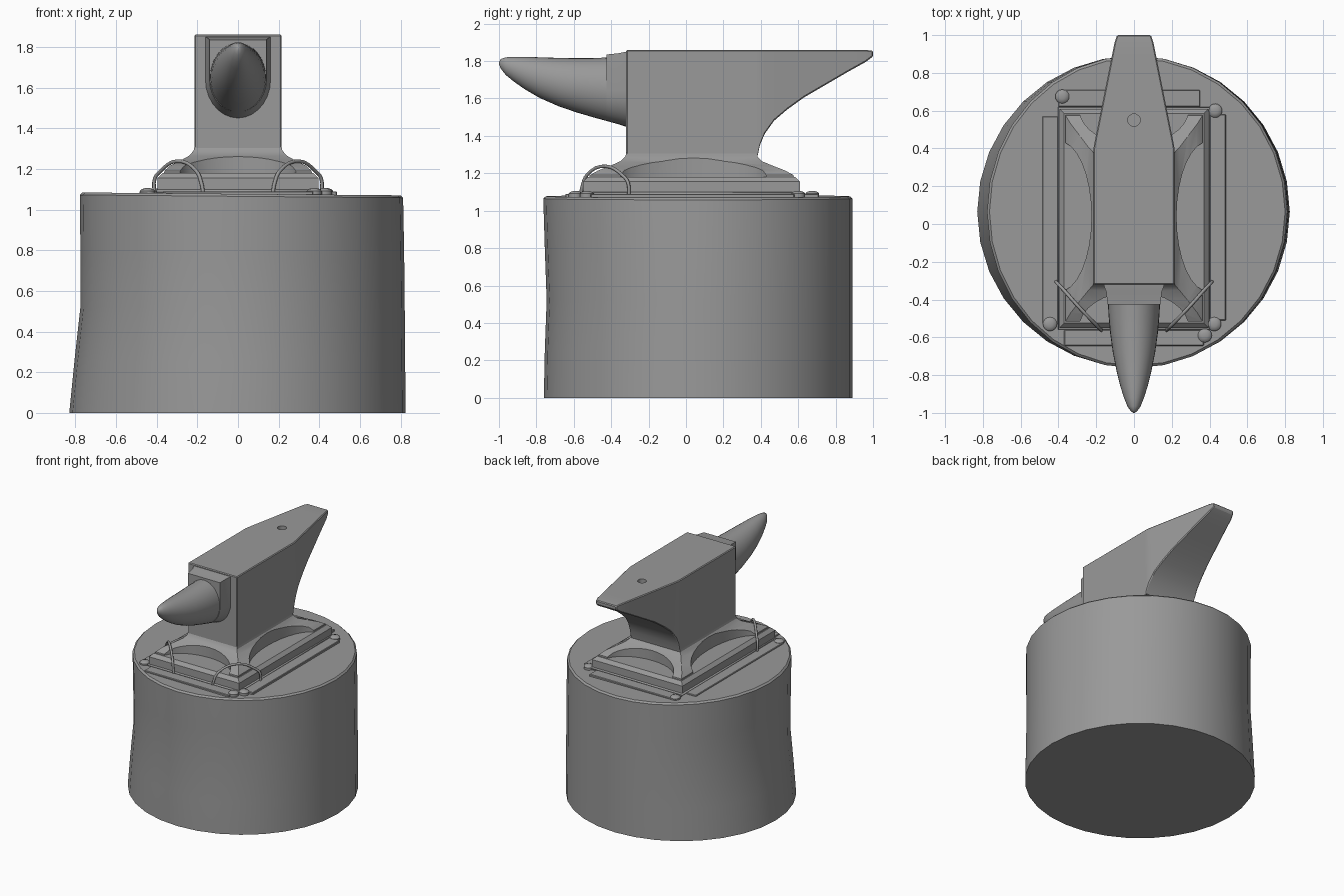
import bpy, bmesh
from math import sin, cos, pi, radians

if "Cube" in bpy.data.objects:
    bpy.data.objects.remove(bpy.data.objects["Cube"])

grey = bpy.data.materials.new("dark_grey")
grey.diffuse_color = (.32, .32, .32, 1)
grey.use_nodes = True
grey.node_tree.nodes["Principled BSDF"].inputs["Base Color"].default_value = grey.diffuse_color


def select(ob):
    bpy.ops.object.select_all(action='DESELECT')
    bpy.context.view_layer.objects.active = ob
    ob.select_set(True)


def shade(ob, angle=30):
    select(ob)
    bpy.ops.object.shade_smooth_by_angle(angle=radians(angle))


def loft(name, rings, angle=30):
    """Skin a list of equal-length closed rings and cap both ends."""
    bm = bmesh.new()
    vs = [[bm.verts.new(p) for p in r] for r in rings]
    n = len(rings[0])
    for a, b in zip(vs, vs[1:]):
        for i in range(n):
            bm.faces.new((a[i], a[(i + 1) % n], b[(i + 1) % n], b[i]))
    bm.faces.new(vs[0])
    bm.faces.new(vs[-1])
    bmesh.ops.recalc_face_normals(bm, faces=bm.faces)
    me = bpy.data.meshes.new(name)
    bm.to_mesh(me)
    bm.free()
    me.materials.append(grey)
    ob = bpy.data.objects.new(name, me)
    bpy.context.collection.objects.link(ob)
    shade(ob, angle)
    return ob


def rect(x0, x1, y0, y1, z):
    return [(x0, y0, z), (x1, y0, z), (x1, y1, z), (x0, y1, z)]


def ellipse(cx, cy, rx, ry, z, n=32):
    return [(cx + rx * cos(2 * pi * i / n), cy + ry * sin(2 * pi * i / n), z) for i in range(n)]


def cut(ob, cutter):
    m = ob.modifiers.new("cut", 'BOOLEAN')
    m.operation, m.solver, m.object = 'DIFFERENCE', 'EXACT', cutter
    select(ob)
    bpy.ops.object.modifier_apply(modifier=m.name)
    bpy.data.objects.remove(cutter, do_unlink=True)
    shade(ob, 25)


def bevel(ob, width):
    m = ob.modifiers.new("bevel", 'BEVEL')
    m.width, m.segments, m.limit_method, m.angle_limit = width, 1, 'ANGLE', radians(50)
    select(ob)
    bpy.ops.object.modifier_apply(modifier=m.name)
    shade(ob)


# Wooden stump: slightly uneven drum, leaning in on the left
def stump_ring(z, left, right, front, back, tilt=0.0):
    ring = []
    for i in range(32):
        c, s = cos(2 * pi * i / 32), sin(2 * pi * i / 32)
        ring.append((c * (right if c > 0 else left), 0.065 + s * (back if s > 0 else front), z - tilt * c))
    return ring


loft("stump", [stump_ring(0, .83, .825, .825, .825),
               stump_ring(.25, .805, .822, .82, .825),
               stump_ring(.52, .775, .82, .81, .825),
               stump_ring(.8, .775, .817, .82, .825),
               stump_ring(1.065, .778, .812, .828, .825, .007),
               stump_ring(1.077, .765, .80, .815, .812, .007)], 40)

# Base plate under the anvil
loft("base_plate", [rect(-.395, .395, -.55, .61, 1.06), rect(-.395, .395, -.55, .61, 1.155),
                    rect(-.37, .37, -.525, .585, 1.18)])

# Flared feet, scooped on all four sides
feet = loft("feet", [rect(-x, x, a, b, z) for z, x, a, b in (
    (1.16, .366, -.52, .58), (1.19, .362, -.515, .575), (1.215, .335, -.47, .53),
    (1.24, .285, -.405, .465), (1.265, .24, -.35, .405), (1.29, .218, -.325, .382),
    (1.33, .21, -.31, .37))])
for cx, cy, rx, ry in ((.40, .04, .175, .40), (-.40, .04, .175, .40),
                       (0, -.55, .29, .19), (0, .61, .29, .19)):
    cut(feet, loft("scoop", [ellipse(cx, cy, rx, ry, z) for z in (1.178, 1.5)]))

# Body and heel: rectangular sections along y, tapering behind y = 0.4
def body_half(y):
    return .215 - max(0, y - .4) * .2


profile = [(-.32, 1.28), (.38, 1.28), (.395, 1.35), (.42, 1.41), (.47, 1.48), (.54, 1.54),
           (.63, 1.605), (.75, 1.675), (.87, 1.745), (.96, 1.795)]
sections = [[(-body_half(y), y, z), (body_half(y), y, z), (body_half(y), y, 1.86), (-body_half(y), y, 1.86)]
            for y, z in profile]
sections.append([(-.09, 1, 1.825), (.09, 1, 1.825), (.09, 1, 1.855), (-.09, 1, 1.855)])
body = loft("body_and_heel", sections)
bevel(body, .006)
cut(body, loft("hole_cutter", [ellipse(0, .55, .033, .033, z, 16) for z in (1.72, 1.95)]))

# Step block: flat top and sides with a rounded belly
def u_ring(y, w, top, mid, bottom):
    ring = [(w, y, top), (-w, y, top)]
    return ring + [(-w * cos(pi * i / 14), y, mid - (mid - bottom) * sin(pi * i / 14)) for i in range(15)]


loft("step_block", [u_ring(-.30, .165, 1.85, 1.64, 1.447), u_ring(-.33, .158, 1.848, 1.64, 1.452),
                    u_ring(-.36, .147, 1.842, 1.64, 1.462), u_ring(-.425, .14, 1.835, 1.64, 1.48)])

# Horn: round sections shrinking to the raised tip
horn = [(-.38, .14, 1.82, 1.468), (-.48, .135, 1.817, 1.495), (-.58, .126, 1.816, 1.524),
        (-.68, .112, 1.817, 1.558), (-.78, .092, 1.82, 1.602), (-.86, .072, 1.823, 1.648),
        (-.92, .053, 1.823, 1.69), (-.965, .035, 1.82, 1.727), (-.99, .018, 1.811, 1.76),
        (-1.0, .004, 1.795, 1.782)]
loft("horn", [[(w * cos(2 * pi * i / 32), y, (t + b) / 2 + (t - b) / 2 * sin(2 * pi * i / 32))
               for i in range(32)] for y, w, t, b in horn], 50)

# Flat straps lying on the stump around the base
for side, (x0, x1, y0, y1) in {"left": (-.485, -.40, -.53, .57), "right": (.40, .487, -.51, .58),
                               "back": (-.40, .35, .62, .71), "front": (-.37, .37, -.645, -.56)}.items():
    bevel(loft(side + "_strap", [rect(x0, x1, y0, y1, z) for z in (1.055, 1.09)]), .004)

# Nail heads holding the straps
for i, (x, y) in enumerate(((-.38, .675), (.43, .60), (-.445, -.53), (.425, -.53), (.375, -.59))):
    loft(f"nail_{i + 1}", [ellipse(x, y, r, r, z, 16) for r, z in
                           ((.037, 1.06), (.037, 1.092), (.03, 1.1), (.014, 1.105))], 40)

# Bent rods: staples over the two front feet and a wire round the base
def rod(name, points, radius, closed=False):
    cu = bpy.data.curves.new(name, 'CURVE')
    cu.dimensions, cu.bevel_depth, cu.bevel_resolution, cu.use_fill_caps = '3D', radius, 2, True
    cu.materials.append(grey)
    sp = cu.splines.new('POLY' if closed else 'BEZIER')
    pts = sp.points if closed else sp.bezier_points
    pts.add(len(points) - 1)
    for p, co in zip(pts, points):
        if closed:
            p.co = (*co, 1)
        else:
            p.co, p.handle_left_type, p.handle_right_type = co, 'AUTO', 'AUTO'
    sp.use_cyclic_u = closed
    sp.resolution_u = 4
    bpy.context.collection.objects.link(bpy.data.objects.new(name, cu))


for name, s in (("right_staple", 1), ("left_staple", -1)):
    rod(name, [(s * x, y, z) for x, y, z in ((.17, -.565, 1.07), (.18, -.555, 1.13), (.205, -.53, 1.19),
                                             (.30, -.43, 1.238), (.385, -.335, 1.185),
                                             (.41, -.31, 1.15), (.41, -.305, 1.07))], .009)
rod("base_wire", rect(-.395, .395, -.552, .612, 1.09), .009, True)
